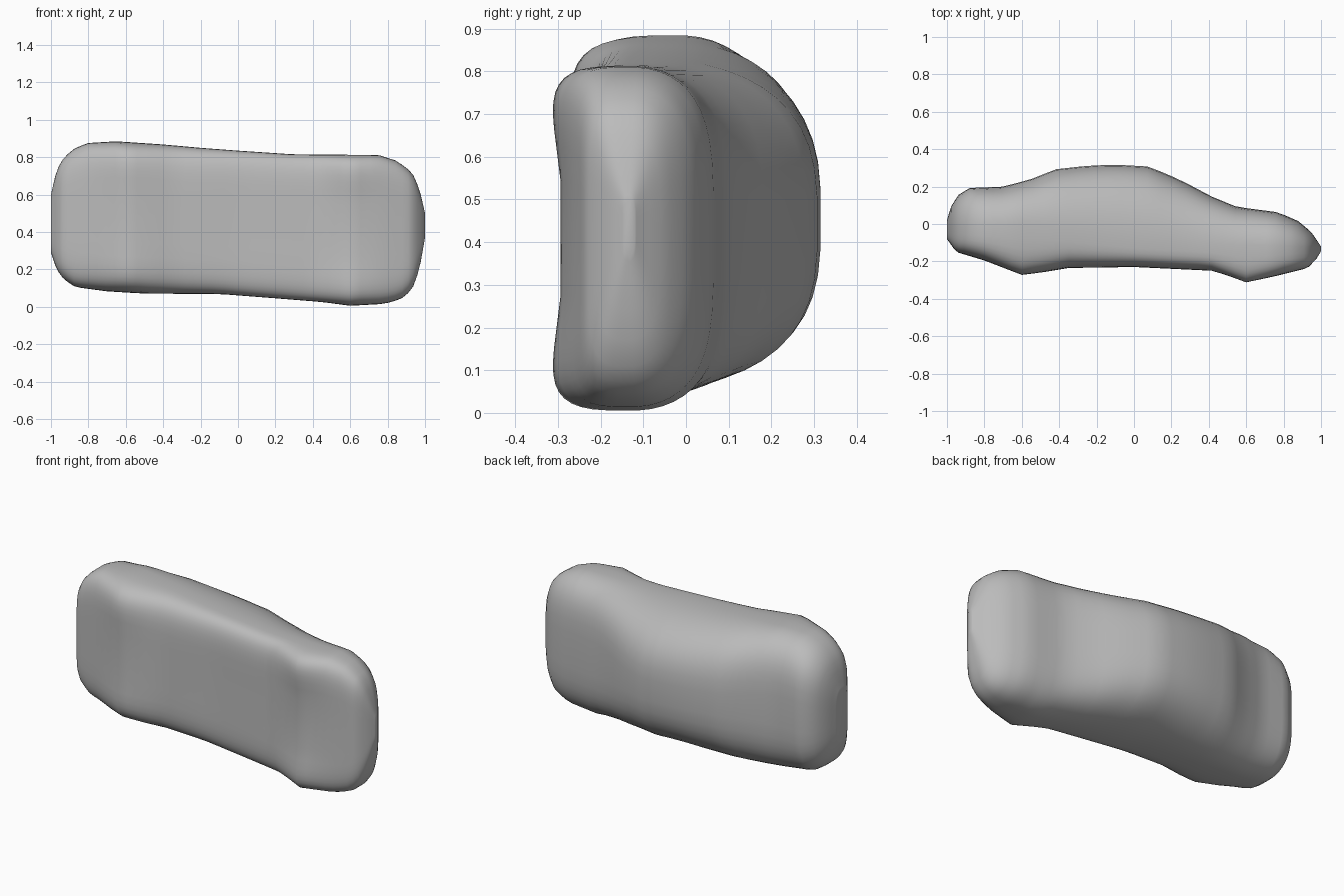
import bpy, bmesh, math

if "Cube" in bpy.data.objects:
    bpy.data.objects.remove(bpy.data.objects["Cube"])

# Profile curves along the length: (x, value)
ROOF = [(-1, .02), (-.98, .09), (-.94, .155), (-.88, .193), (-.7, .2), (-.55, .24), (-.42, .293),
        (-.25, .312), (-.1, .318), (.08, .308), (.25, .235), (.42, .145), (.55, .092), (.77, .063),
        (.88, .015), (.95, -.045), (1, -.12)]
FLOOR = [(-1, -.08), (-.95, -.15), (-.8, -.195), (-.6, -.272), (-.5, -.26), (-.35, -.235), (0, -.23),
         (.42, -.25), (.5, -.275), (.6, -.312), (.75, -.28), (.93, -.235), (.98, -.18), (1, -.145)]
SIDE_HI = [(-1, .6), (-.97, .73), (-.93, .8), (-.87, .85), (-.8, .876), (-.65, .885), (-.4, .868),
           (-.2, .85), (0, .835), (.3, .815), (.75, .812), (.85, .78), (.93, .72), (.97, .63), (1, .5)]
SIDE_LO = [(-1, .29), (-.97, .2), (-.93, .145), (-.87, .105), (-.7, .082), (-.5, .07), (-.1, .068),
           (.2, .045), (.45, .025), (.6, .005), (.78, .015), (.87, .04), (.93, .09), (.97, .2), (1, .37)]
BELT = [(-1, -.03), (-.6, -.02), (0, -.1), (.5, -.13), (1, -.133)]
HOLLOW = [(-1, 0), (-.8, .01), (-.6, .04), (-.35, .01), (.4, .012), (.6, .055), (.8, .02), (1, 0)]
SQUARE = [(-1, 4), (-.7, 3.6), (-.4, 3), (.2, 3), (.5, 4), (1, 4)]
SIDES = 48


def at(curve, x):
    for (x0, v0), (x1, v1) in zip(curve, curve[1:]):
        if x <= x1:
            return v0 + (v1 - v0) * (x - x0) / (x1 - x0)
    return curve[-1][1]


def power(v, e):
    return math.copysign(abs(v) ** e, v)


def section(x):
    """Closed outline across the body: rounded roof, boxy sills, hollow floor."""
    hi, lo, belt = at(SIDE_HI, x), at(SIDE_LO, x), at(BELT, x)
    roof, floor, sq = at(ROOF, x) - belt, belt - at(FLOOR, x), at(SQUARE, x)
    hollow = at(HOLLOW, x)
    pts = []
    for i in range(SIDES):
        a = math.tau * (i + .5) / SIDES
        c, s = math.cos(a), math.sin(a)
        if s > 0:
            u, y = power(c, 2 / sq), roof * s ** (2 / 2.2)
        else:
            u = power(c, 2 / 5)
            y = -floor * (-s) ** (2 / 3.5) - hollow * s * -1 * (u * u - 1)
        pts.append([u, y])
    # keep the lowest point of the outline on the floor curve
    fit = -floor / min(p[1] for p in pts)
    return [(x, belt + (y * fit if y < 0 else y), (hi + lo) / 2 + u * (hi - lo) / 2)
            for u, y in pts]


# Stations, closer together at the rounded ends
count = 44
stations = [math.sin(math.pi * (i / count - .5)) for i in range(count + 1)]

# Car body lofted through the stations
bm = bmesh.new()
rings = [[bm.verts.new(p) for p in section(x)] for x in stations]
for r0, r1 in zip(rings, rings[1:]):
    for i in range(SIDES):
        j = (i + 1) % SIDES
        bm.faces.new((r0[i], r0[j], r1[j], r1[i]))
bm.faces.new(rings[0])
bm.faces.new(rings[-1])
bmesh.ops.recalc_face_normals(bm, faces=bm.faces)
mesh = bpy.data.meshes.new("car_body")
bm.to_mesh(mesh)
bm.free()

grey = bpy.data.materials.new("plain grey")
grey.diffuse_color = (.5, .5, .5, 1)
grey.use_nodes = True
grey.node_tree.nodes["Principled BSDF"].inputs["Base Color"].default_value = grey.diffuse_color
mesh.materials.append(grey)
body = bpy.data.objects.new("car_body", mesh)
bpy.context.collection.objects.link(body)
bpy.context.view_layer.objects.active = body
body.select_set(True)
bpy.ops.object.shade_smooth_by_angle(angle=math.radians(50))
